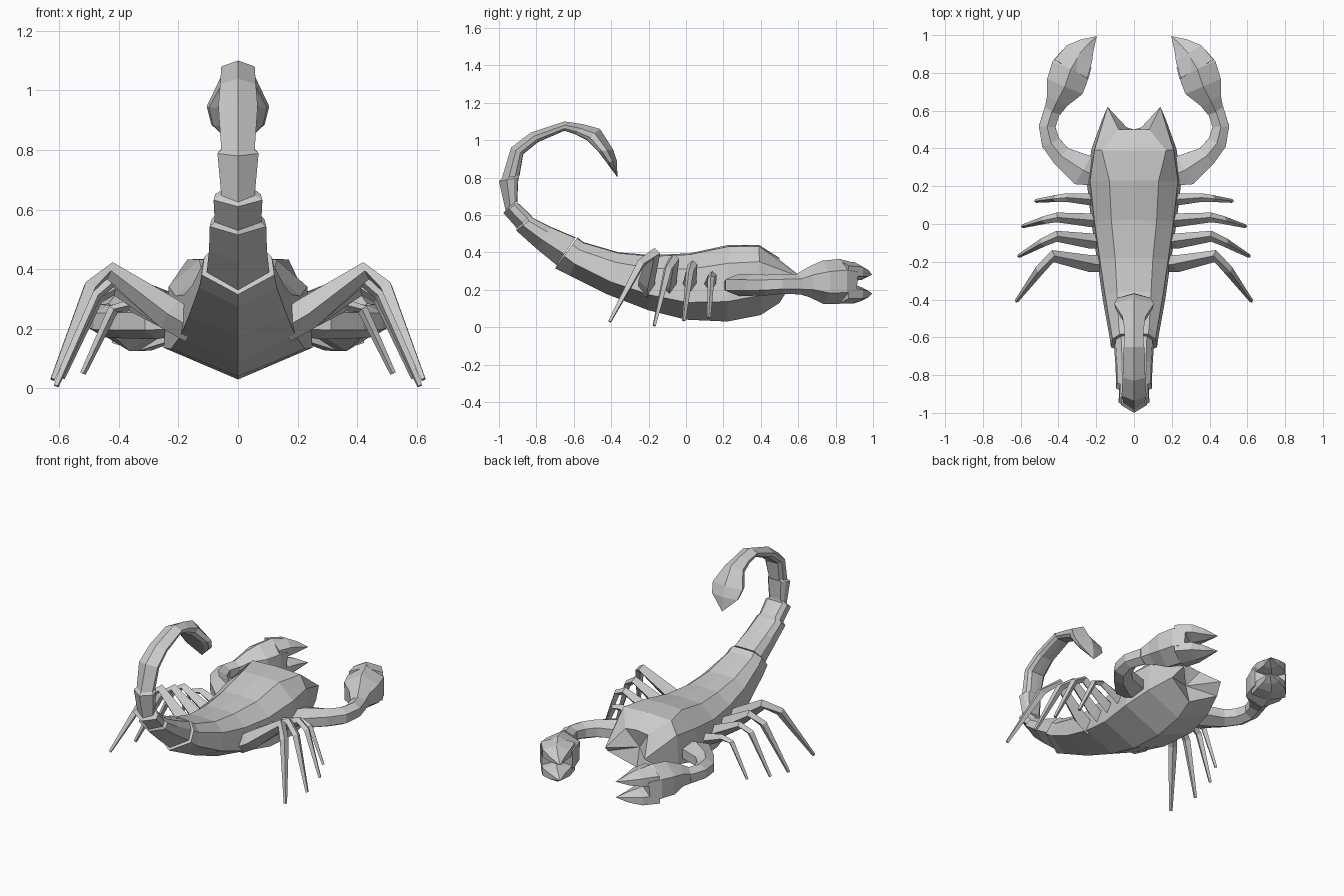
import bpy
from mathutils import Vector

cube = bpy.data.objects.get("Cube")
if cube:
    bpy.data.objects.remove(cube, do_unlink=True)

shell = bpy.data.materials.new("shell grey")
shell.use_nodes = True
GREY = (0.6, 0.6, 0.6, 1)
shell.diffuse_color = GREY
shell.node_tree.nodes["Principled BSDF"].inputs["Base Color"].default_value = GREY


def loft(name, rings, tip=None, start=None, mirror=False):
    """Skin closed rings of equal size, ending each side in a point or a flat cap."""
    n = len(rings[0])
    verts = [Vector(p) for ring in rings for p in ring]
    faces = []
    for r in range(len(rings) - 1):
        for i in range(n):
            a, b = r * n + i, r * n + (i + 1) % n
            faces.append((a, b, b + n, a + n))
    for base, point in ((0, start), ((len(rings) - 1) * n, tip)):
        if point is None:
            faces.append(tuple(range(base, base + n)))
        else:
            verts.append(Vector(point))
            faces += [(base + i, base + (i + 1) % n, len(verts) - 1) for i in range(n)]
    mesh = bpy.data.meshes.new(name)
    mesh.from_pydata(verts, [], faces)
    mesh.materials.append(shell)
    obj = bpy.data.objects.new(name, mesh)
    bpy.context.collection.objects.link(obj)
    # Consistent outward normals
    import bmesh
    bm = bmesh.new()
    bm.from_mesh(mesh)
    bmesh.ops.recalc_face_normals(bm, faces=bm.faces)
    bm.to_mesh(mesh)
    bm.free()
    if mirror:
        obj.modifiers.new("mirror", 'MIRROR').use_clip = False
    return obj


def tube_rings(path, shape):
    """Rings along a path of (x, y, z, half width, half height)."""
    pts = [Vector(p[:3]) for p in path]
    rings = []
    for i, p in enumerate(path):
        t = (pts[min(i + 1, len(pts) - 1)] - pts[max(i - 1, 0)]).normalized()
        side = t.cross(Vector((0, 0, 1))).normalized()
        up = side.cross(t)
        rings.append([pts[i] + side * u * p[3] + up * v * p[4] for u, v in shape])
    return rings


HEX = [(0, 1), (1, 0.5), (1, -0.5), (0, -1), (-1, -0.5), (-1, 0.5)]
DIAMOND = [(0, 1), (1, 0), (0, -1), (-1, 0)]


def mirrored_ring(half):
    """Complete a half section running from keel to top centre."""
    return half + [(-x, y, z) for x, y, z in reversed(half[1:-1])]


def body_ring(yb, zb, yt, zt, w, wt, low):
    def at(x, f):
        return (x, yb + (yt - yb) * f, zb + (zt - zb) * f)
    return mirrored_ring([at(0, 0), at(w, low), at(w * 0.93, 0.76), at(wt, 0.98), at(0, 1)])


# Body: keel y, z, back y, z, half width, back half width, height of the side edge
body = [
    (.40, .065, .39, .44, .225, .17, .28),
    (.22, .03, .23, .44, .25, .13, .26),
    (0, .04, .02, .395, .225, .12, .26),
    (-.20, .09, -.18, .385, .195, .10, .28),
    (-.42, .175, -.36, .40, .165, .09, .3),
    (-.62, .275, -.55, .455, .13, .08, .35),
    (-.70, .315, -.58, .48, .122, .075, .4),
]
head = mirrored_ring([(0, .5, .13), (.17, .55, .21), (.14, .62, .265), (.08, .5, .36), (0, .5, .37)])
loft("body", [head] + [body_ring(*r) for r in body], start=(0, .47, .25))

# Tail: outer y, z, inner y, z, half width; each segment flares towards its end
tail = [
    (-.69, .33, -.59, .48, .105),
    (-.80, .42, -.72, .535, .097),
    (-.906, .515, -.82, .585, .095),
    (-.905, .53, -.83, .60, .078),
    (-.976, .61, -.90, .665, .082),
    (-.965, .625, -.902, .68, .056),
    (-1.0, .78, -.896, .80, .069),
    (-.985, .795, -.89, .81, .056),
    (-.935, .96, -.87, .925, .066),
    (-.83, 1.04, -.79, .99, .06),
    (-.65, 1.10, -.65, 1.05, .056),
]
stinger = [
    (-.65, 1.10, -.65, 1.05, .052),
    (-.55, 1.085, -.59, 1.03, .05),
    (-.46, 1.06, -.53, 1.0, .062),
    (-.39, .95, -.47, .94, .105),
    (-.37, .89, -.425, .88, .09),
]


def tail_rings(rows):
    return [body_ring(*r, r[4] * 0.65, .4) for r in rows]


loft("tail", tail_rings(tail))
loft("stinger", tail_rings(stinger), tip=(0, -.366, .80))

# Arms curve outwards and forwards to the pincers
arm = [
    (.19, .25, .22, .05, .04),
    (.27, .285, .225, .085, .06),
    (.385, .36, .225, .055, .057),
    (.44, .43, .225, .05, .055),
    (.46, .515, .23, .044, .052),
    (.43, .61, .23, .044, .055),
]
loft("arm", tube_rings(arm, HEX), mirror=True)

palm = [
    (.43, .60, .23, .044, .055),
    (.405, .655, .24, .06, .08),
    (.365, .73, .24, .102, .115),
    (.335, .82, .245, .105, .12),
    (.305, .87, .24, .09, .11),
]
loft("pincer_palm", tube_rings(palm, HEX), mirror=True)

# Pincer fingers, one above the other
for label, s in (("upper", 1), ("lower", -1)):
    finger = [
        (.335, .82, .24 + s * .06, .10, .055),
        (.29, .90, .237 + s * .06, .08, .05),
        (.25, .945, .232 + s * .055, .045, .034),
    ]
    loft(label + "_finger", tube_rings(finger, HEX), tip=(.197, .995, .23 + s * .05), mirror=True)

# Legs: hip y, knee x, y, z and foot x, y, z from front to back
legs = [
    (.13, .36, .14, .28, .52, .122, .05),
    (.02, .41, .035, .335, .59, -.012, .035),
    (-.09, .41, -.065, .365, .61, -.17, .008),
    (-.21, .43, -.17, .395, .622, -.408, .03),
]
for i, (hy, kx, ky, kz, fx, fy, fz) in enumerate(legs):
    size = 0.7 + 0.1 * i
    knee, foot = Vector((kx, ky, kz)), Vector((fx, fy, fz))
    shin = knee.lerp(foot, 0.3) + Vector((.01, 0, .055))
    path = [
        (.15, hy, .20, .045 * size, .05 * size),
        (.23, hy, .19 + .06 * size, .045 * size, .055 * size),
        (*knee, .032 * size, .03 * size),
        (*shin, .026 * size, .026 * size),
        (*foot, .01, .01),
    ]
    loft(f"leg_{i + 1}", tube_rings(path, DIAMOND), mirror=True)
